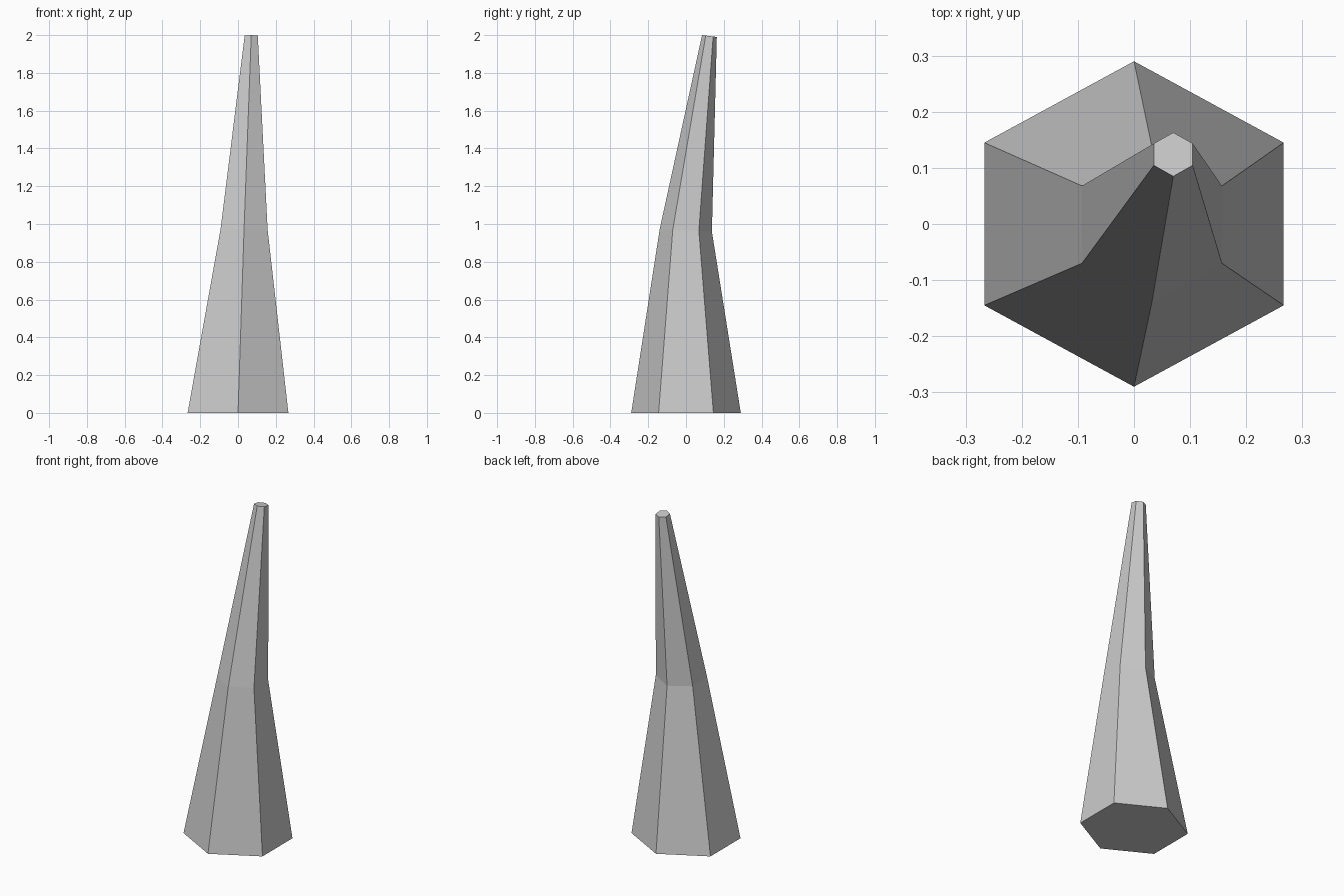
import bpy
import bmesh
from math import sin, cos, pi

cube = bpy.data.objects.get("Cube")
if cube:
    bpy.data.objects.remove(cube, do_unlink=True)

# Single plain grey
grey = bpy.data.materials.new("light grey")
grey.use_nodes = True
colour = (0.6, 0.6, 0.6, 1)
grey.diffuse_color = colour
grey.node_tree.nodes["Principled BSDF"].inputs["Base Color"].default_value = colour

SIDES = 6
# Cross-sections: centre x, y, z, radius x, radius y, slope towards the back
SECTIONS = [
    (0.0, 0.0, 0.0, 0.308, 0.29, 0.0),
    (0.032, -0.001, 0.967, 0.144, 0.138, -0.05),
    (0.07, 0.124, 1.995, 0.04, 0.039, -0.13),
]


def add_ring(bm, cx, cy, cz, rx, ry, slope):
    ring = []
    for i in range(SIDES):
        a = 2 * pi * i / SIDES + pi / 2
        dy = ry * sin(a)
        ring.append(bm.verts.new((cx + rx * cos(a), cy + dy, cz + slope * dy)))
    return ring


# Bent tapering spike
bm = bmesh.new()
rings = [add_ring(bm, *s) for s in SECTIONS]
for low, high in zip(rings, rings[1:]):
    for i in range(SIDES):
        j = (i + 1) % SIDES
        bm.faces.new((low[i], low[j], high[j], high[i]))
bm.faces.new(rings[0][::-1])
bm.faces.new(rings[-1])
bmesh.ops.recalc_face_normals(bm, faces=bm.faces[:])

mesh = bpy.data.meshes.new("bent_spike")
bm.to_mesh(mesh)
bm.free()
mesh.materials.append(grey)
spike = bpy.data.objects.new("bent_spike", mesh)
bpy.context.collection.objects.link(spike)
